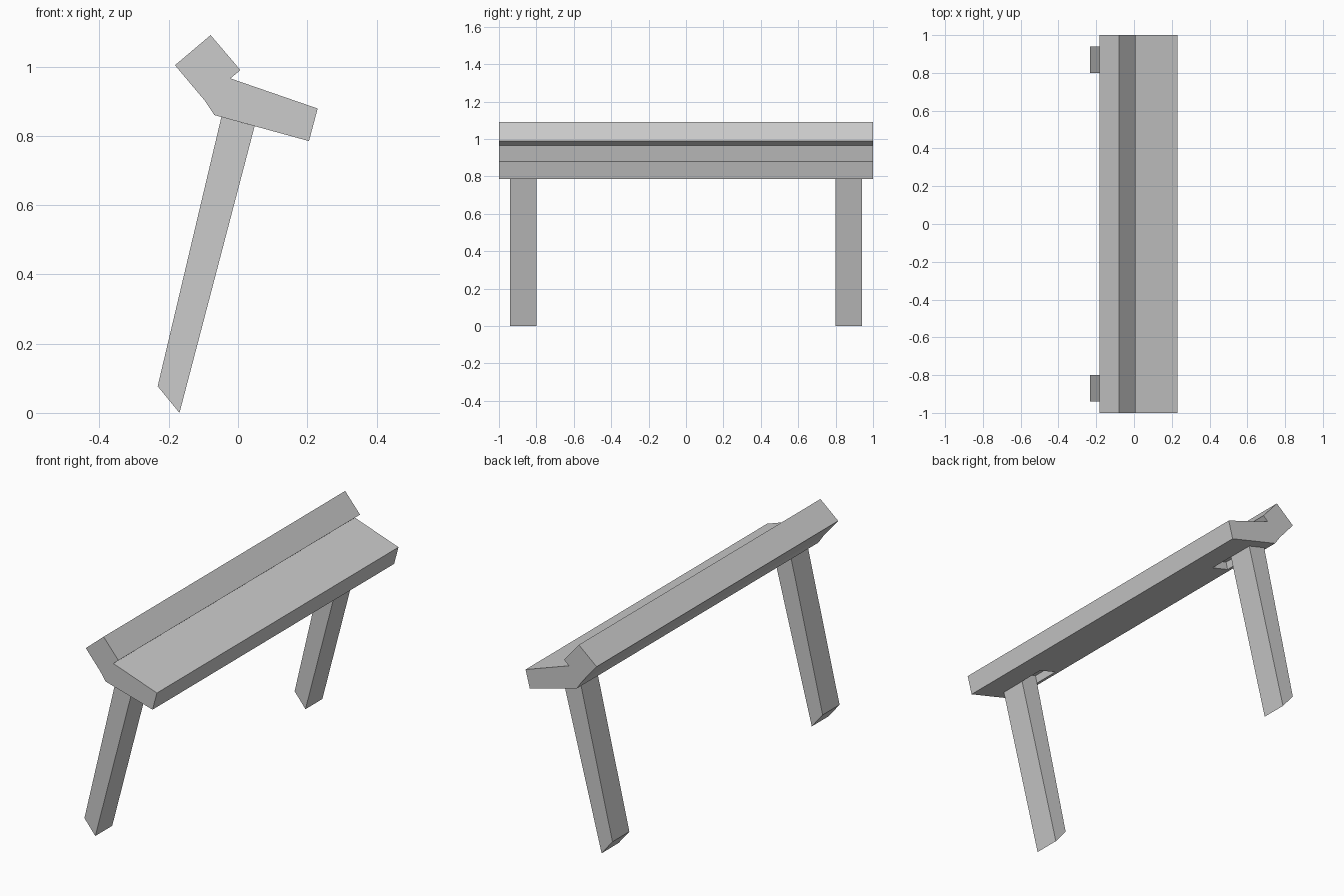
import bpy, bmesh

if "Cube" in bpy.data.objects:
    bpy.data.objects.remove(bpy.data.objects["Cube"])


def prism(name, profile, y0, y1):
    """Extrude an (x, z) profile along y."""
    bm = bmesh.new()
    face = bm.faces.new([bm.verts.new((x, y0, z)) for x, z in profile])
    ext = bmesh.ops.extrude_face_region(bm, geom=[face])
    verts = [g for g in ext["geom"] if isinstance(g, bmesh.types.BMVert)]
    bmesh.ops.translate(bm, verts=verts, vec=(0, y1 - y0, 0))
    bmesh.ops.recalc_face_normals(bm, faces=bm.faces[:])
    mesh = bpy.data.meshes.new(name)
    bm.to_mesh(mesh)
    bm.free()
    obj = bpy.data.objects.new(name, mesh)
    bpy.context.collection.objects.link(obj)
    return obj


# Seat plank and leaning back rail share one cross-section
seat = prism("seat_and_back_rail", [
    (-0.079, 1.091), (-0.182, 1.004), (-0.097, 0.903), (-0.068, 0.860),
    (0.205, 0.785), (0.230, 0.879), (-0.022, 0.966), (0.007, 0.990)], -1, 1)

# Slanted legs, cut flush with the underside of the seat
leg_profile = [(-0.232, 0.077), (-0.169, 0.0), (0.048, 0.828), (-0.048, 0.8545)]
# Shallow socket under the seat, beside each leg
socket_profile = [(-0.058, 0.815), (0.038, 0.789), (0.058, 0.866), (-0.038, 0.892)]

for label, side in (("left", -1), ("right", 1)):
    prism(label + "_leg", leg_profile, side * 0.80, side * 0.94)
    cutter = prism(label + "_socket_cutter", socket_profile, side * 0.66, side * 0.80)
    cutter.hide_render = True
    cutter.hide_viewport = True
    cut = seat.modifiers.new(label + "_socket", 'BOOLEAN')
    cut.operation = 'DIFFERENCE'
    cut.solver = 'EXACT'
    cut.object = cutter
